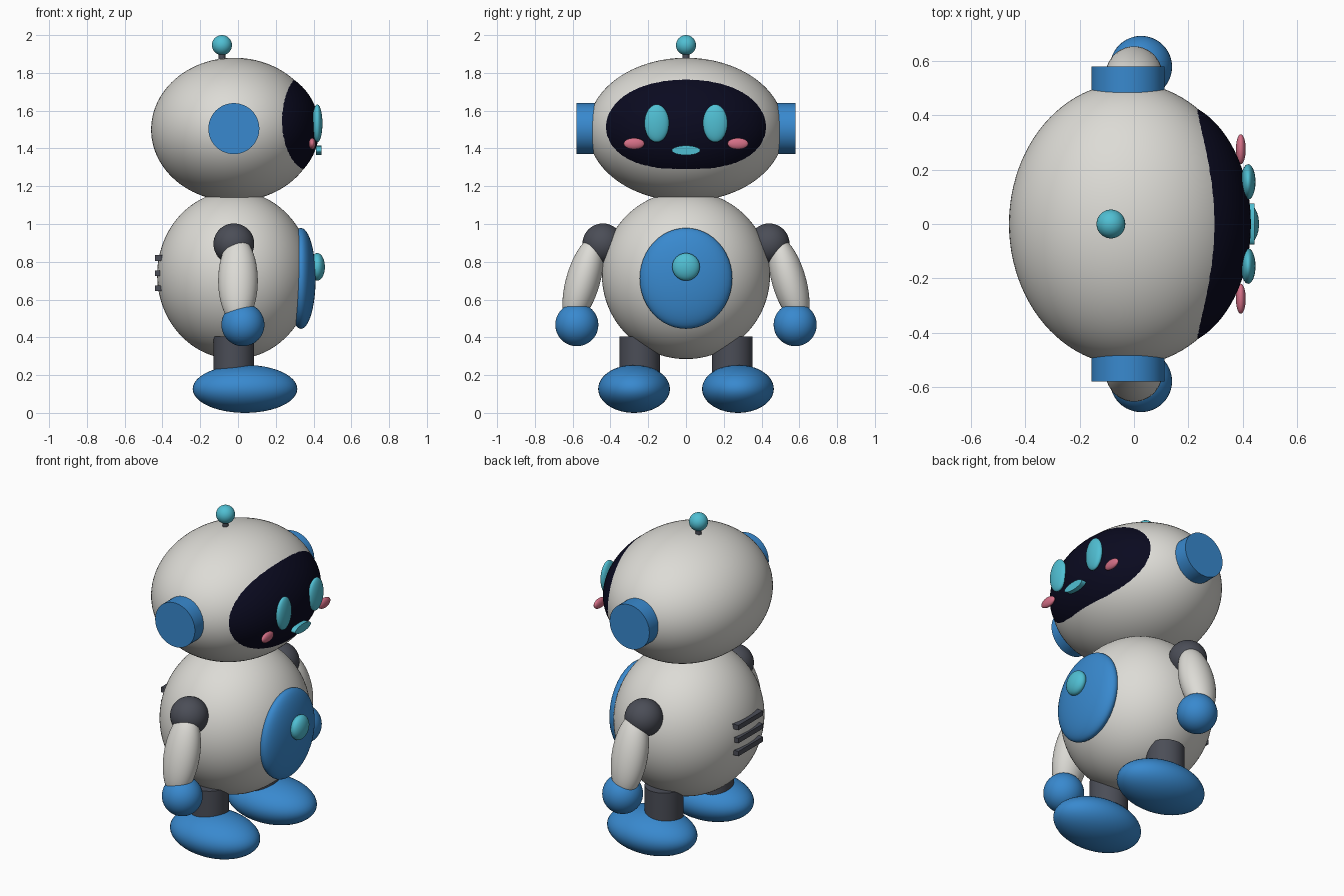
import bpy
import math

cube = bpy.data.objects.get("Cube")
if cube:
    bpy.data.objects.remove(cube, do_unlink=True)


def material(name, rgb):
    m = bpy.data.materials.new(name)
    m.use_nodes = True
    m.diffuse_color = (*rgb, 1)
    m.node_tree.nodes["Principled BSDF"].inputs["Base Color"].default_value = (*rgb, 1)
    return m


white = material("warm_white", (0.72, 0.71, 0.67))
blue = material("bright_blue", (0.04, 0.25, 0.62))
teal = material("teal", (0.08, 0.52, 0.65))
grey = material("dark_grey", (0.07, 0.075, 0.095))
navy = material("near_black_navy", (0.003, 0.003, 0.014))
pink = material("cheek_pink", (0.66, 0.16, 0.24))


def finish(name, mat, scale, rot):
    ob = bpy.context.object
    ob.name = name
    ob.scale = scale
    ob.rotation_euler = rot
    ob.data.materials.append(mat)
    bpy.ops.object.transform_apply(location=False, rotation=True, scale=True)
    bpy.ops.object.shade_smooth_by_angle(angle=math.radians(40))
    return ob


def ellipsoid(name, mat, loc, radii, rot=(0, 0, 0), segments=48):
    bpy.ops.mesh.primitive_uv_sphere_add(segments=segments, ring_count=segments // 2, location=loc)
    return finish(name, mat, radii, rot)


def cylinder(name, mat, loc, radii, depth, rot=(0, 0, 0)):
    bpy.ops.mesh.primitive_cylinder_add(vertices=48, radius=1, depth=depth, location=loc)
    return finish(name, mat, (*radii, 1), rot)


def box(name, mat, loc, size):
    bpy.ops.mesh.primitive_cube_add(size=1, location=loc)
    return finish(name, mat, size, (0, 0, 0))


QUARTER = math.pi / 2

# Head, visor and antenna (the face looks along +x)
ellipsoid("head", white, (-0.02, 0, 1.5), (0.44, 0.52, 0.38), segments=96)
ellipsoid("visor", navy, (0.12, 0, 1.505), (0.31, 0.456, 0.315), segments=96)
cylinder("mouth", teal, (0.428, 0, 1.39), (0.025, 0.075), 0.03, (0, QUARTER, 0))
cylinder("antenna_stem", grey, (-0.085, 0, 1.88), (0.018, 0.018), 0.1)
ellipsoid("antenna_ball", teal, (-0.085, 0, 1.947), (0.053,) * 3)

# Body, belly panel and button
ellipsoid("body", white, (-0.02, 0, 0.73), (0.408, 0.445, 0.445), segments=96)
ellipsoid("belly_panel", blue, (0.333, 0, 0.712), (0.078, 0.245, 0.267))
ellipsoid("belly_button", teal, (0.42, 0, 0.773), (0.04, 0.073, 0.073))

# Back vents
for i in range(3):
    box(f"back_vent_{i + 1}", grey, (-0.42, 0, 0.66 + 0.08 * i), (0.04, 0.24, 0.03))

# Paired parts
for side, s in (("left", 1), ("right", -1)):
    ellipsoid(f"{side}_eye", teal, (0.42, s * 0.155, 1.533), (0.027, 0.065, 0.1))
    ellipsoid(f"{side}_cheek", pink, (0.393, s * 0.275, 1.425), (0.018, 0.055, 0.03))
    cylinder(f"{side}_ear", blue, (-0.022, s * 0.53, 1.505), (0.135, 0.135), 0.1, (QUARTER, 0, 0))
    ellipsoid(f"{side}_shoulder", grey, (-0.022, s * 0.44, 0.895), (0.108,) * 3)
    ellipsoid(f"{side}_arm", white, (0, s * 0.545, 0.7), (0.105, 0.09, 0.24),
              (s * math.radians(16), 0, 0))
    ellipsoid(f"{side}_hand", blue, (0.026, s * 0.578, 0.467), (0.114,) * 3)
    cylinder(f"{side}_leg", grey, (-0.022, s * 0.245, 0.265), (0.108, 0.108), 0.28)
    ellipsoid(f"{side}_foot", blue, (0.037, s * 0.275, 0.127), (0.277, 0.19, 0.127))
